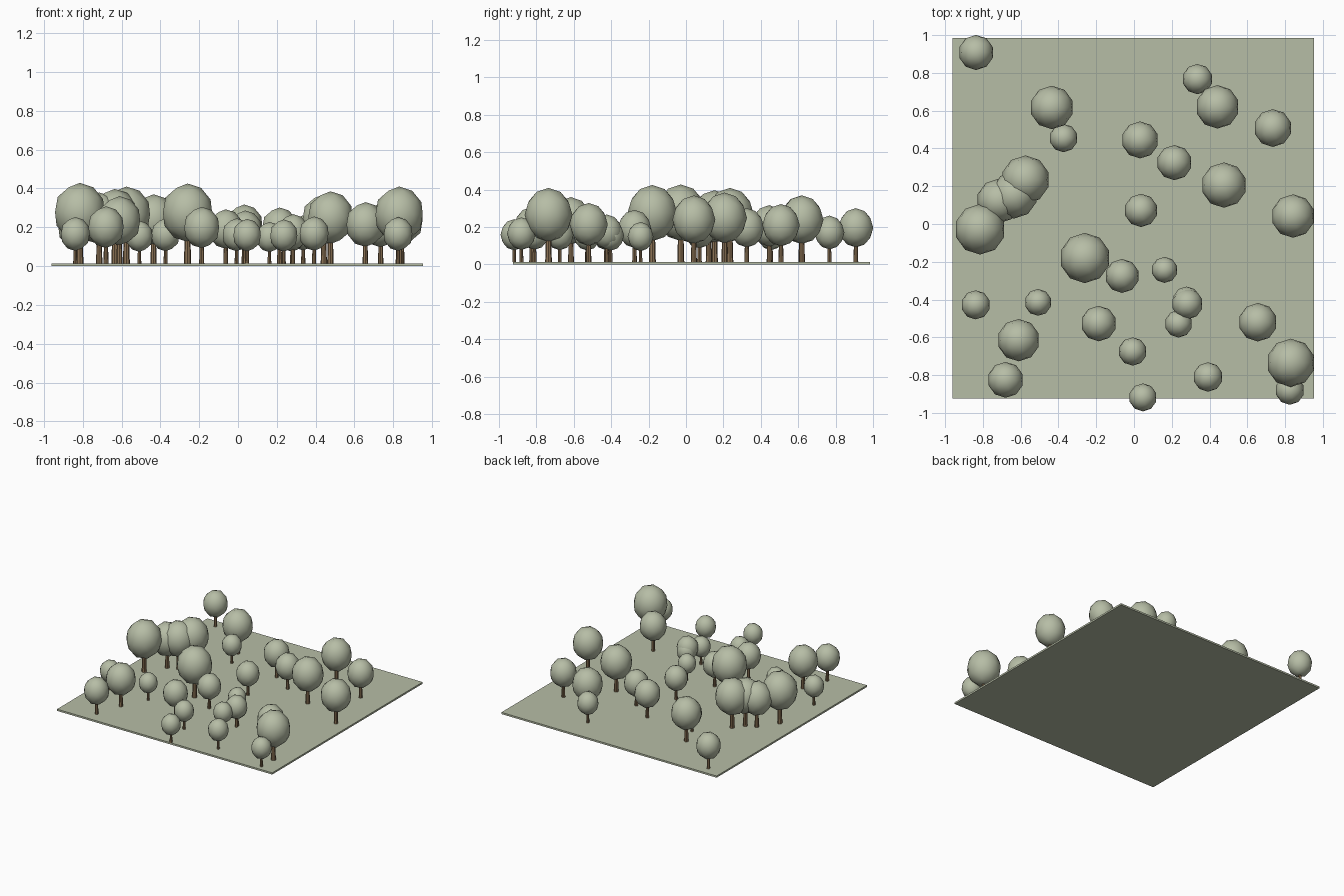
import bpy, bmesh
from mathutils import Matrix

if "Cube" in bpy.data.objects:
    bpy.data.objects.remove(bpy.data.objects["Cube"])


def material(name, rgb):
    m = bpy.data.materials.new(name)
    m.diffuse_color = (*rgb, 1)
    m.use_nodes = True
    m.node_tree.nodes["Principled BSDF"].inputs["Base Color"].default_value = m.diffuse_color
    return m


leaf = material("sage_green", (0.47, 0.51, 0.38))
bark = material("bark_brown", (0.26, 0.17, 0.09))

SLAB = 0.014


def make_mesh(name, build, mat, smooth):
    bm = bmesh.new()
    build(bm)
    for f in bm.faces:
        f.smooth = smooth
    me = bpy.data.meshes.new(name)
    bm.to_mesh(me)
    bm.free()
    me.materials.append(mat)
    return me


def add(name, me, loc, scale=1.0):
    ob = bpy.data.objects.new(name, me)
    ob.location = loc
    ob.scale = (scale,) * 3
    bpy.context.collection.objects.link(ob)


# Ground slab
def slab(bm):
    bmesh.ops.create_cube(bm, size=1, matrix=Matrix.Diagonal((1.914, 1.91, SLAB, 1)))


add("ground", make_mesh("ground", slab, leaf, False), (-0.005, 0.03, SLAB / 2))


# Unit tree parts: crown radius 1, crown centre 1.96 above the ground
def crown(bm):
    bmesh.ops.create_icosphere(bm, subdivisions=2, radius=1,
                               matrix=Matrix.Translation((0, 0, 1.96)) @ Matrix.Diagonal((1, 1, 1.13, 1)))


def trunk(bm):
    bmesh.ops.create_cone(bm, cap_ends=True, segments=8, radius1=0.14, radius2=0.10, depth=1.4,
                          matrix=Matrix.Translation((0, 0, 0.7)))


crown_mesh = make_mesh("crown", crown, leaf, True)
trunk_mesh = make_mesh("trunk", trunk, bark, False)

# Trees: x, y, crown radius
trees = [
    (-.836, .908, .093), (-.435, .617, .115), (-.373, .455, .075), (.032, .445, .098),
    (.214, .325, .093), (.336, .767, .08), (.442, .62, .115), (.735, .508, .1),
    (.476, .206, .12), (.037, .072, .088), (.842, .042, .115), (-.575, .235, .128),
    (-.635, .153, .124), (-.715, .122, .118), (-.815, -.028, .134), (-.26, -.18, .133),
    (-.063, -.275, .09), (.162, -.243, .069), (-.838, -.428, .077), (-.508, -.415, .071),
    (.278, -.403, .072), (.283, -.423, .082), (.236, -.528, .073), (-.187, -.527, .094),
    (-.611, -.615, .112), (-.68, -.825, .095), (-.007, -.675, .075), (.047, -.918, .074),
    (.392, -.81, .078), (.656, -.52, .102), (.83, -.735, .128), (.825, -.88, .077),
]
for i, (x, y, r) in enumerate(trees):
    add(f"tree_crown_{i + 1}", crown_mesh, (x, y, SLAB), r)
    add(f"tree_trunk_{i + 1}", trunk_mesh, (x, y, SLAB), r)
